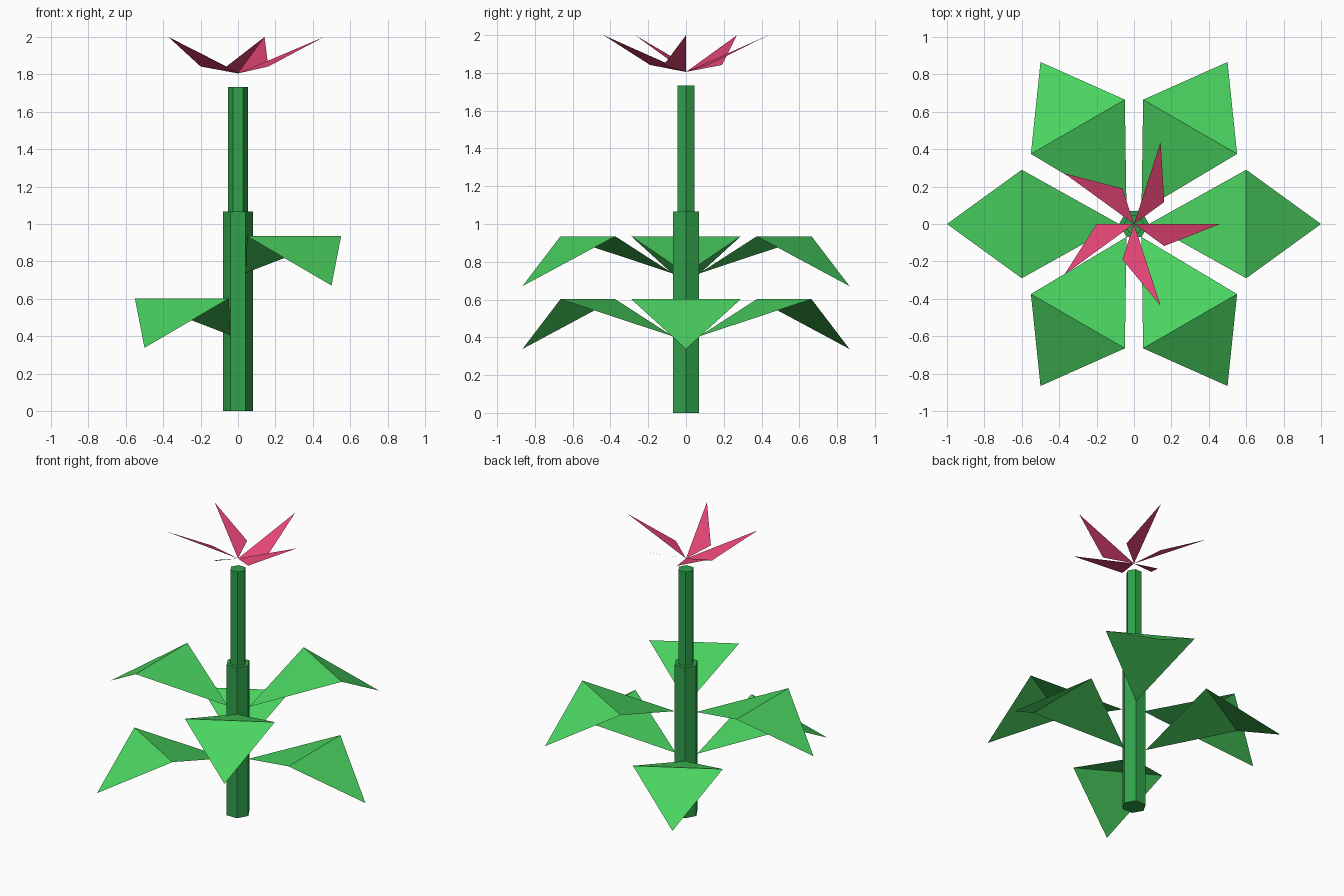
import bpy
from math import cos, sin, radians

if "Cube" in bpy.data.objects:
    bpy.data.objects.remove(bpy.data.objects["Cube"])


def material(name, rgb):
    m = bpy.data.materials.new(name)
    m.diffuse_color = (*rgb, 1)
    m.use_nodes = True
    m.node_tree.nodes["Principled BSDF"].inputs["Base Color"].default_value = m.diffuse_color
    return m


STEM = material("stem_green", (0.03, 0.36, 0.07))
LEAF = material("leaf_green", (0.07, 0.66, 0.12))
PETAL = material("petal_pink", (0.78, 0.06, 0.18))


def polar(radius, degrees, z):
    a = radians(degrees)
    return (radius * cos(a), radius * sin(a), z)


def sheet(name, verts, faces, mat):
    me = bpy.data.meshes.new(name)
    me.from_pydata(verts, [], faces)
    me.materials.append(mat)
    ob = bpy.data.objects.new(name, me)
    bpy.context.collection.objects.link(ob)
    return ob


def stem(name, radius, z0, z1):
    # vertices of the hexagon lie on the x axis
    bpy.ops.mesh.primitive_cylinder_add(vertices=6, radius=radius, depth=z1 - z0,
                                        location=(0, 0, (z0 + z1) / 2),
                                        rotation=(0, 0, radians(90)))
    ob = bpy.context.object
    ob.name = name
    ob.data.materials.append(STEM)


# Two-part hexagonal stem
stem("lower_stem", 0.08, 0, 1.067)
stem("upper_stem", 0.053, 1.067, 1.733)

# Two whorls of three folded leaves, staggered by 60 degrees
for tier, z, start in (("lower", 0.405, 0), ("upper", 0.738, 60)):
    for i in range(3):
        leaf = sheet(f"{tier}_leaf_{i + 1}",
                     [(0.08, 0, 0), (0.6, -0.29, 0.197), (0.6, 0.29, 0.197), (1.0, 0, -0.067)],
                     [(0, 1, 2), (1, 3, 2)], LEAF)
        leaf.location.z = z
        leaf.rotation_euler.z = radians(start + 120 * i)

# Five half-petals floating above the stem
for i in range(5):
    a = 72 * i
    sheet(f"petal_{i + 1}",
          [(0, 0, 1.805), polar(0.2, a - 36, 1.842), polar(0.46, a, 2.0)],
          [(0, 1, 2)], PETAL)
